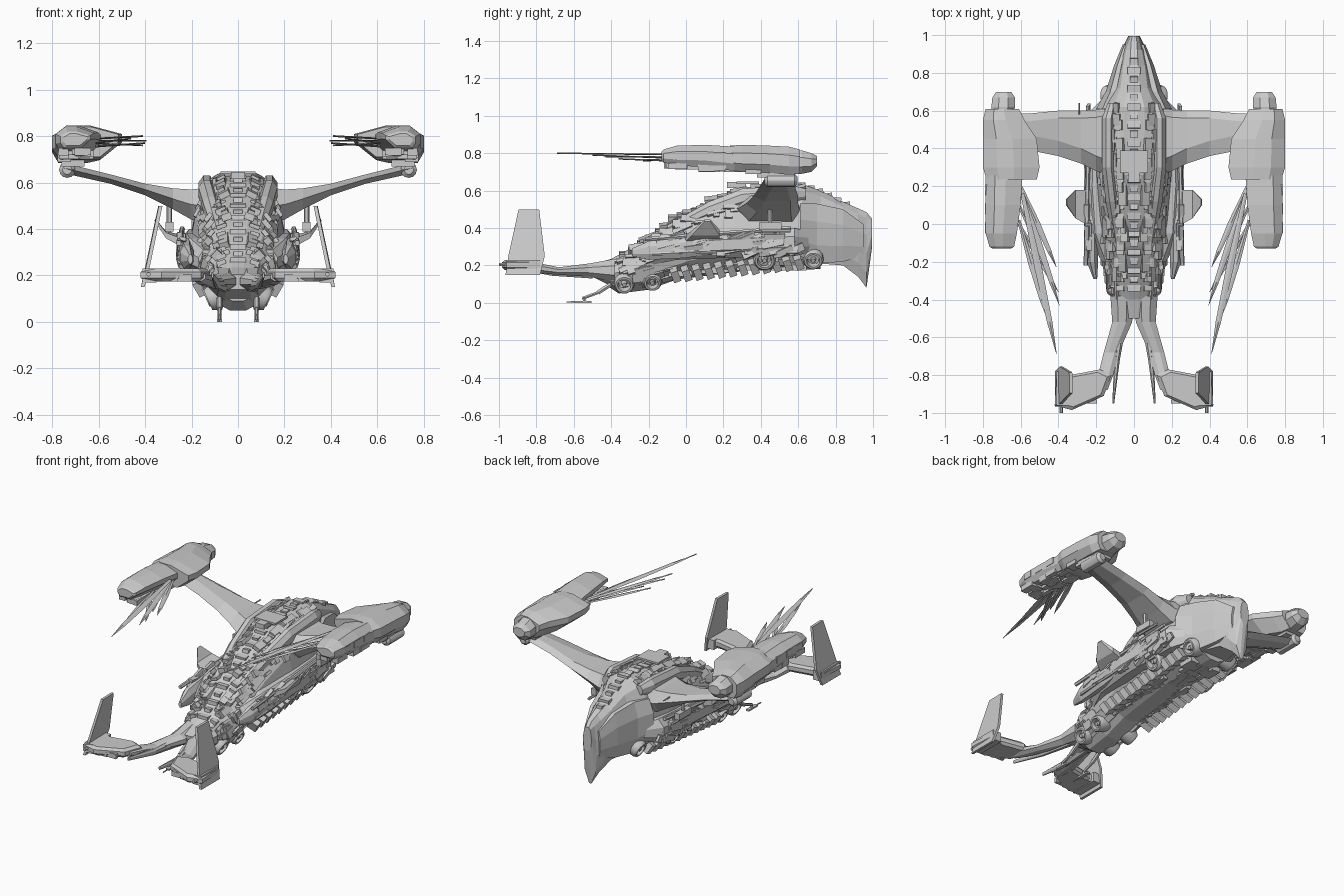
import bpy, bmesh, math, random
from mathutils import Vector, Matrix

random.seed(4)


def finish(name, bm, mirror=False, smooth=False):
    bmesh.ops.recalc_face_normals(bm, faces=bm.faces)
    me = bpy.data.meshes.new(name)
    bm.to_mesh(me)
    bm.free()
    ob = bpy.data.objects.new(name, me)
    bpy.context.collection.objects.link(ob)
    if mirror:
        ob.modifiers.new("mirror", "MIRROR").use_clip = False
    if smooth:
        bpy.ops.object.select_all(action="DESELECT")
        ob.select_set(True)
        bpy.context.view_layer.objects.active = ob
        bpy.ops.object.shade_smooth_by_angle(angle=math.radians(30))
    return ob


def skin(bm, rings):
    """Bridge equal-length rings of points and cap both ends."""
    vs = [[bm.verts.new(p) for p in r] for r in rings]
    n = len(vs[0])
    for a, b in zip(vs, vs[1:]):
        for i in range(n):
            bm.faces.new((a[i], a[(i + 1) % n], b[(i + 1) % n], b[i]))
    bm.faces.new(vs[0])
    bm.faces.new(vs[-1])


def loft(name, rings, mirror=True, smooth=False):
    bm = bmesh.new()
    skin(bm, rings)
    return finish(name, bm, mirror, smooth)


def lathe(bm, base, axis, profile, seg=14):
    q = Vector(axis).to_track_quat("Z", "Y")
    skin(bm, [[Vector(base) + q @ Vector((r * math.cos(t), r * math.sin(t), h))
               for t in (2 * math.pi * k / seg for k in range(seg))] for r, h in profile])


def rod(bm, a, b, r, seg=6):
    d = Vector(b) - Vector(a)
    lathe(bm, a, d, [(r, 0), (r, d.length)], seg)


def box(bm, c, s, rot=(0, 0, 0)):
    m = Matrix.Translation(c)
    for ax, ang in zip("XYZ", rot):
        m = m @ Matrix.Rotation(ang, 4, ax)
    bmesh.ops.create_cube(bm, size=1, matrix=m @ Matrix.Diagonal((*s, 1)))


def oct_ring(y, x0, x1, z0, z1, c=0.3):
    cx, cz = (x1 - x0) * c, (z1 - z0) * c
    return [(x0 + cx, y, z0), (x1 - cx, y, z0), (x1, y, z0 + cz), (x1, y, z1 - cz),
            (x1 - cx, y, z1), (x0 + cx, y, z1), (x0, y, z1 - cz), (x0, y, z0 + cz)]


# central hull: y, bottom z, top z, widest half width, top half width, bottom half width
HULL = [(0.995, 0.30, 0.45, 0.03, 0.02, 0.012), (0.965, 0.08, 0.485, 0.045, 0.03, 0.008),
        (0.92, 0.14, 0.505, 0.07, 0.035, 0.03), (0.84, 0.20, 0.54, 0.095, 0.045, 0.06),
        (0.72, 0.21, 0.60, 0.12, 0.06, 0.09), (0.62, 0.20, 0.635, 0.18, 0.11, 0.11),
        (0.45, 0.20, 0.625, 0.20, 0.13, 0.11), (0.26, 0.19, 0.60, 0.20, 0.13, 0.10),
        (0.02, 0.16, 0.49, 0.19, 0.10, 0.09), (-0.12, 0.12, 0.41, 0.18, 0.08, 0.08),
        (-0.28, 0.08, 0.30, 0.14, 0.06, 0.08), (-0.40, 0.09, 0.235, 0.11, 0.05, 0.06),
        (-0.50, 0.14, 0.205, 0.09, 0.05, 0.05)]


def hull_ring(s):
    y, zb, zt, w, wt, wb = s
    h = zt - zb
    half = [(wb, zb), (w * .86, zb + h * .2), (w, zb + h * .45), (w * .9, zb + h * .7),
            (max(wt, w * .6), zb + h * .92), (wt * .5, zt)]
    return [(x, y, z) for x, z in half] + [(-x, y, z) for x, z in reversed(half)]


def hull_at(y):
    for a, b in zip(HULL, HULL[1:]):
        if b[0] <= y <= a[0]:
            t = (a[0] - y) / (a[0] - b[0])
            return hull_ring([p + (q - p) * t for p, q in zip(a, b)])


loft("hull", [hull_ring(s) for s in HULL], mirror=False)

# nose cheek armour and shoulder fairings
loft("nose_cheek", [oct_ring(.95, .03, .06, .25, .42), oct_ring(.84, .05, .105, .22, .50),
                    oct_ring(.70, .07, .15, .21, .53), oct_ring(.61, .09, .20, .25, .53)])
loft("shoulder_ridge", [oct_ring(.64, .09, .14, .55, .61), oct_ring(.56, .10, .17, .53, .63),
                        oct_ring(.30, .10, .17, .51, .61), oct_ring(.12, .08, .15, .45, .54),
                        oct_ring(-.1, .06, .11, .36, .415)])

# flank sponsons and lower side pods
loft("flank_sponson", [oct_ring(.66, .12, .17, .27, .38), oct_ring(.58, .12, .25, .25, .40),
                       oct_ring(.2, .12, .265, .24, .38), oct_ring(-.05, .1, .25, .23, .36),
                       oct_ring(-.2, .1, .17, .2, .31)])
loft("rear_pod", [oct_ring(.18, .2, .25, .27, .35), oct_ring(0, .19, .26, .24, .36),
                  oct_ring(-.2, .19, .25, .23, .33), oct_ring(-.29, .195, .215, .25, .29)])
loft("belly_keel", [oct_ring(.72, -.07, .07, .18, .25), oct_ring(.35, -.11, .11, .175, .25),
                    oct_ring(-.05, -.09, .09, .125, .2), oct_ring(-.2, -.1, .1, .07, .2),
                    oct_ring(-.36, -.09, .09, .05, .15), oct_ring(-.42, -.06, .06, .09, .15)], mirror=False)
loft("flank_winglet", [[(.22, .18, .33), (.22, -.02, .31), (.22, -.02, .35), (.22, .18, .37)],
                       [(.31, .18, .36), (.31, .03, .36), (.31, .03, .385), (.31, .18, .39)],
                       [(.36, .13, .435), (.36, .10, .435), (.355, .10, .445), (.355, .13, .445)]])

# round thrusters along the lower flanks
bm = bmesh.new()
for x, y, z, r in ((.10, .68, .25, .055), (.16, .42, .25, .06), (.08, -.18, .13, .05), (.07, -.33, .12, .055)):
    lathe(bm, (x, y, z), (1, 0, -.45), [(r, -.02), (r, .05), (r * .85, .065), (r * .65, .065),
                                      (r * .55, .03), (r * .3, .03), (r * .2, .06)])
finish("thrusters", bm, True, True)

# swept wing: x, rear y, front y, bottom z, top z
WING = [(.12, .25, .62, .42, .58), (.20, .28, .605, .44, .57), (.28, .32, .60, .485, .575),
        (.40, .36, .60, .545, .595), (.55, .39, .585, .595, .635), (.75, .42, .58, .64, .685)]
loft("wing", [[(x, a, (b + t) / 2), (x, a + .06, b), (x, f - .04, b), (x, f, (b + t) / 2),
               (x, f - .04, t), (x, a + .08, t)] for x, a, f, b, t in WING])
bm = bmesh.new()
lathe(bm, (.735, .42, .655), (0, 1, 0), [(.02, 0), (.035, .015), (.035, .16), (.02, .175)], 12)
box(bm, (.71, .48, .70), (.10, .2, .06))
finish("wing_tip_pivot", bm, True, True)


# engine nacelles: ridge leans outward, inner edge is thin
def nacelle_ring(y, x0, x1, z0, z1):
    w, h = x1 - x0, z1 - z0
    return [(x0 + .3 * w, y, z0), (x1 - .12 * w, y, z0), (x1, y, z0 + .3 * h), (x1, y, z0 + .7 * h),
            (x1 - .25 * w, y, z1), (x0 + .45 * w, y, z1), (x0, y, z0 + .75 * h), (x0, y, z0 + .5 * h)]


loft("nacelle_body", [nacelle_ring(*r) for r in (
    (.61, .61, .785, .69, .82), (.55, .58, .80, .685, .835), (.45, .515, .80, .695, .84),
    (.30, .50, .80, .70, .845), (.235, .515, .78, .71, .84))])
loft("nacelle_intake", [oct_ring(.70, .65, .73, .73, .785), oct_ring(.67, .63, .75, .70, .80),
                        oct_ring(.62, .63, .755, .69, .815), oct_ring(.55, .65, .75, .69, .81)])
loft("nacelle_tail", [nacelle_ring(*r) for r in (
    (.26, .59, .785, .705, .835), (.10, .60, .785, .725, .845), (-.05, .62, .785, .735, .84),
    (-.12, .635, .765, .75, .82), (-.13, .65, .75, .76, .81))])
bm = bmesh.new()
for i in range(28):
    y = random.uniform(-.08, .55)
    box(bm, (random.uniform(.64, .76), y, .72 - .05 * (y - .2)),
        (random.uniform(.02, .06), random.uniform(.03, .1), random.uniform(.02, .05)))
for y in (-.02, .08, .18):
    box(bm, (.782, y, .785), (.012, .06, .04))
finish("nacelle_machinery", bm, True)

# long feather blades trailing from each nacelle
bm = bmesh.new()
for (x0, y0, z0), (x1, y1, z1), w in (
        ((.59, .16, .79), (.41, -.69, .80), .020), ((.60, .18, .78), (.395, -.43, .78), .018),
        ((.61, .02, .77), (.46, -.50, .79), .016), ((.60, .2, .77), (.41, -.23, .76), .016),
        ((.61, .10, .76), (.45, -.22, .765), .014), ((.61, .0, .755), (.40, -.36, .77), .014)):
    a, b = Vector((x0, y0, z0)), Vector((x1, y1, z1))
    side = (b - a).cross(Vector((0, 0, 1))).normalized()
    up = Vector((0, 0, .004))
    skin(bm, [[a.lerp(b, t) + side * w * k, a.lerp(b, t) + up, a.lerp(b, t) - side * w * k, a.lerp(b, t) - up]
              for t, k in ((0, .5), (.45, 1), (.8, .7), (1, .05))])
finish("feather_blades", bm, True)

# forked tail booms, inner prongs, stabilisers and leaning fins
loft("tail_boom", [oct_ring(-.38, .0, .125, .11, .235), oct_ring(-.52, .01, .115, .14, .21),
                   oct_ring(-.68, .08, .16, .15, .19), oct_ring(-.80, .11, .19, .16, .215),
                   oct_ring(-.88, .14, .20, .175, .215)])
loft("tail_prong", [oct_ring(-.5, .035, .085, .13, .2), oct_ring(-.72, .075, .105, .145, .185),
                    oct_ring(-.95, .105, .115, .19, .21)])
PLAN = [(.12, -.80), (.18, -.77), (.34, -.80), (.41, -.79), (.42, -.96), (.33, -.985), (.16, -.91)]
loft("stabiliser", [[(.27 + (x - .27) * k, -.87 + (y + .87) * k, z) for x, y in PLAN]
                    for z, k in ((.175, .85), (.19, 1), (.215, 1), (.23, .85))])
FIN = [(.41, -.965, .15), (.41, -.78, .15), (.385, -.755, .25), (.335, -.785, .50), (.333, -.895, .50), (.385, -.95, .25)]
loft("tail_fin", [[(x + d, y, z) for x, y, z in FIN] for d in (-.008, .008)])
bm = bmesh.new()
for i in range(12):
    box(bm, (random.uniform(.2, .36), random.uniform(-.94, -.82), .19),
        (random.uniform(.03, .08), random.uniform(.02, .06), .03))
box(bm, (.38, -.87, .20), (.06, .18, .06))
rod(bm, (.385, -.95, .205), (.385, -1.0, .205), .01)
finish("tail_machinery", bm, True)

# rear landing legs
bm = bmesh.new()
rod(bm, (.08, -.40, .10), (.08, -.47, .055), .013)
rod(bm, (.08, -.47, .055), (.08, -.55, .025), .009)
rod(bm, (.08, -.55, .03), (.08, -.54, .008), .009)
box(bm, (.08, -.55, .005), (.022, .09, .01))
rod(bm, (.08, -.59, .006), (.08, -.64, .004), .004)
finish("landing_leg", bm, True)

# guns hung below the wings, probe and slanted flank rails
bm = bmesh.new()
rod(bm, (.295, .45, .54), (.295, .45, .40), .012)
box(bm, (.295, .45, .41), (.035, .12, .04))
rod(bm, (.295, .40, .385), (.295, .56, .385), .009)
rod(bm, (.24, .56, .40), (.255, -.22, .34), .012)
rod(bm, (.25, .55, .30), (.25, -.18, .26), .010)
finish("wing_guns_and_rails", bm, True)
bm = bmesh.new()
rod(bm, (-.29, .58, .56), (-.29, .64, .56), .004)
finish("probe", bm)

# segmented dorsal spine and roof plates
bm = bmesh.new()
for i in range(26):
    y = .86 - i * .048
    z = hull_at(y)[5][2] - .006
    box(bm, (0, y, z), (.04 + .03 * (i % 2), .036, .03), (random.uniform(-.2, .2), 0, 0))
    if y < .62:
        for s in (-1, 1):
            box(bm, (s * .07, y, z - .014), (.04, .03, .035), (0, .3 * s, 0))
box(bm, (0, .33, .642), (.15, .12, .012))
box(bm, (0, .27, .63), (.06, .10, .03))
finish("dorsal_spine", bm)

# belly ribs under the flanks and boxes along the keel
bm = bmesh.new()
for i in range(12):
    y = .60 - i * .06
    box(bm, (.145, y, .222 - .006 * i), (.08, .04, .065), (.35, .5, 0))
for i in range(30):
    y = random.uniform(-.1, .62)
    box(bm, (random.uniform(.02, .10), y, .188 - .09 * max(0, .3 - y)),
        (random.uniform(.02, .05), random.uniform(.03, .09), .03))
finish("belly_ribs", bm, True)

# scattered surface machinery over the hull sides
bm = bmesh.new()
for i in range(170):
    y = random.uniform(-.35, .6)
    k = random.choice((0, 1, 1, 2, 2, 3, 3, 4))
    r = hull_at(y)
    p = Vector(r[k]).lerp(Vector(r[k + 1]), random.random())
    if k in (1, 2) and y > -.1:
        p.x = random.uniform(.235, .25)
        p.z = random.uniform(.26, .36)
    d = Vector(r[k + 1]) - Vector(r[k])
    box(bm, p, (random.uniform(.015, .03), random.uniform(.03, .12), random.uniform(.015, .05)),
        (random.uniform(-.1, .45), math.atan2(d.x, max(d.z, .001)), 0))
finish("hull_machinery", bm, True)
